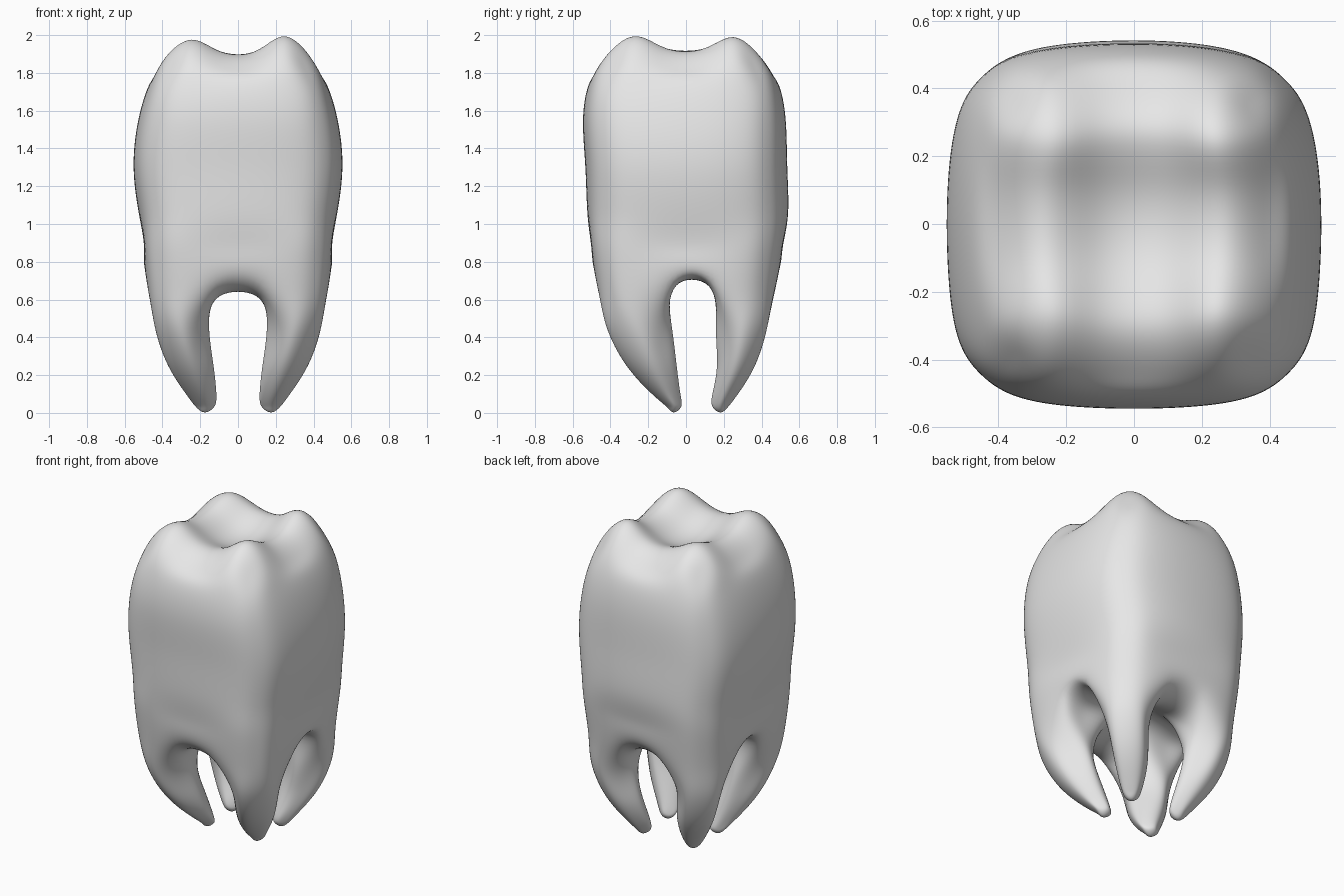
import bpy
import bmesh
from mathutils import Vector

cube = bpy.data.objects.get("Cube")
if cube:
    bpy.data.objects.remove(cube, do_unlink=True)

GRID = [-1, -.66, -.24, .24, .66, 1]
N = 5

# Crown sections: height, half width, front depth, back depth, squareness
BODY = [
    (.64, .485, .477, .485, 3.8),
    (.87, .506, .51, .52, 3.7),
    (1.05, .522, .52, .538, 3.5),
    (1.3, .55, .53, .533, 3.4),
    (1.55, .525, .543, .525, 3.4),
    (1.74, .468, .513, .488, 3.6),
    (1.885, .395, .44, .41, 4.2),
]
TOP = len(BODY) - 1

# Root sections: height, x inner/outer, front y inner/outer, back y inner/outer
ROOT = [
    (.45, (.15, .44), (.07, .42), (.155, .43)),
    (.25, (.13, .37), (.05, .315), (.165, .365)),
    (.10, (.115, .275), (.03, .18), (.14, .275)),
    (.035, (.125, .225), (.025, .105), (.14, .225)),
]

bm = bmesh.new()
verts = {}


def vert(key, co):
    if key not in verts:
        verts[key] = bm.verts.new(co)
    return verts[key]


def loop(i0, j0, n):
    """Grid indices around a square block, counter-clockwise."""
    return ([(i0 + k, j0) for k in range(n)] + [(i0 + n, j0 + k) for k in range(n)]
            + [(i0 + n - k, j0 + n) for k in range(n)] + [(i0, j0 + n - k) for k in range(n)])


def bridge(a, b):
    for k in range(len(a)):
        m = (k + 1) % len(a)
        bm.faces.new((a[k], a[m], b[m], b[k]))


def fill(get, cells):
    for i, j in cells:
        bm.faces.new((get(i, j), get(i + 1, j), get(i + 1, j + 1), get(i, j + 1)))


def section_point(layer, i, j):
    """Rounded-square section, with cusps on top and arches underneath."""
    z, w, front, back, n = BODY[layer]
    u, v = GRID[i], GRID[j]
    m = max(abs(u), abs(v))
    # The front corners are a little squarer than the back left one
    if u * v:
        n += .25 if v < 0 else -.2 if u > 0 else 0
    n /= m * m
    s = m / (abs(u) ** n + abs(v) ** n) ** (1 / n)
    x, y = u * s * w, v * s * (front if v < 0 else back)
    mid_i, mid_j = i in (2, 3), j in (2, 3)
    edge = i in (0, N) or j in (0, N)
    if layer == TOP:
        if edge:
            corner = i in (0, N) and j in (0, N)
            z += -.02 if corner else 0 if not (mid_i or mid_j) else -.05
        elif mid_i and mid_j:
            z = 1.86
        elif mid_i:
            z = 1.915
        elif mid_j:
            z = 1.93
        else:
            z = 1.972 + (.02 if u > 0 else 0) + (.005 if v < 0 else 0)
    elif layer == 1:
        # Shallow flutes above the arches
        if mid_i:
            y *= .98
        if mid_j:
            x *= .98
    elif layer == 0:
        if mid_j:
            y = y * .85 + .03
        if mid_i and not edge:
            x *= .9
        if mid_i and mid_j:
            z = .69
        elif mid_i:
            z = .69 if edge else .615
            y *= .97
        elif mid_j:
            z = .70 if edge else .67
            x *= .98
    return Vector((x, y, z))


def section_vert(layer, i, j):
    return vert((layer, i, j), section_point(layer, i, j))


# Crown walls
outline = loop(0, 0, N)
rings = [[section_vert(k, i, j) for i, j in outline] for k in range(len(BODY))]
for a, b in zip(rings, rings[1:]):
    bridge(a, b)

# Chewing surface, and the underside between the roots
cells = [(i, j) for i in range(N) for j in range(N)]
fill(lambda i, j: section_vert(TOP, i, j), cells)
fill(lambda i, j: section_vert(0, i, j), [c for c in cells if 2 in c])


def build_root(i0, j0):
    sx, sy = (1 if i0 else -1), (1 if j0 else -1)

    def root_vert(level, i, j):
        z, xs, fronts, backs = ROOT[level]
        ys = backs if sy > 0 else fronts
        a, b = (i - i0 - 1) * sx, (j - j0 - 1) * sy
        s = 1
        if a and b:
            s = .66 if a + b else .63
        elif not (a or b):
            z = 0
        x = (xs[0] + xs[1] + a * s * (xs[1] - xs[0])) / 2
        y = (ys[0] + ys[1] + b * s * (ys[1] - ys[0])) / 2
        return vert((i0, j0, level, i, j), (sx * x, sy * y, z))

    block = loop(i0, j0, 2)
    previous = [section_vert(0, i, j) for i, j in block]
    for level in range(len(ROOT)):
        ring = [root_vert(level, i, j) for i, j in block]
        bridge(previous, ring)
        previous = ring
    fill(lambda i, j: root_vert(len(ROOT) - 1, i, j),
         [(i0 + p, j0 + q) for p in (0, 1) for q in (0, 1)])


# Four roots
for i0 in (0, 3):
    for j0 in (0, 3):
        build_root(i0, j0)

bmesh.ops.recalc_face_normals(bm, faces=bm.faces[:])

# Push the cage out so that the subdivided surface passes through the sections
targets = {v: v.co.copy() for v in bm.verts}
for step in range(5):
    moves = {}
    for v in bm.verts:
        n = len(v.link_edges)
        near = sum((e.other_vert(v).co for e in v.link_edges), Vector())
        far = sum((c.link_loop_next.link_loop_next.vert.co for c in v.link_loops), Vector())
        limit = (v.co * n * n + near * 4 + far) / (n * (n + 5))
        moves[v] = targets[v] - limit
    for v, move in moves.items():
        v.co += move

# Single smooth grey object
mesh = bpy.data.meshes.new("molar_tooth")
bm.to_mesh(mesh)
bm.free()
mesh.polygons.foreach_set("use_smooth", [True] * len(mesh.polygons))
tooth = bpy.data.objects.new("molar_tooth", mesh)
bpy.context.collection.objects.link(tooth)

grey = bpy.data.materials.new("light_grey")
grey.use_nodes = True
color = (.8, .8, .8, 1)
grey.diffuse_color = color
grey.node_tree.nodes["Principled BSDF"].inputs["Base Color"].default_value = color
mesh.materials.append(grey)

subdivision = tooth.modifiers.new("smooth_surface", "SUBSURF")
subdivision.levels = subdivision.render_levels = 3
